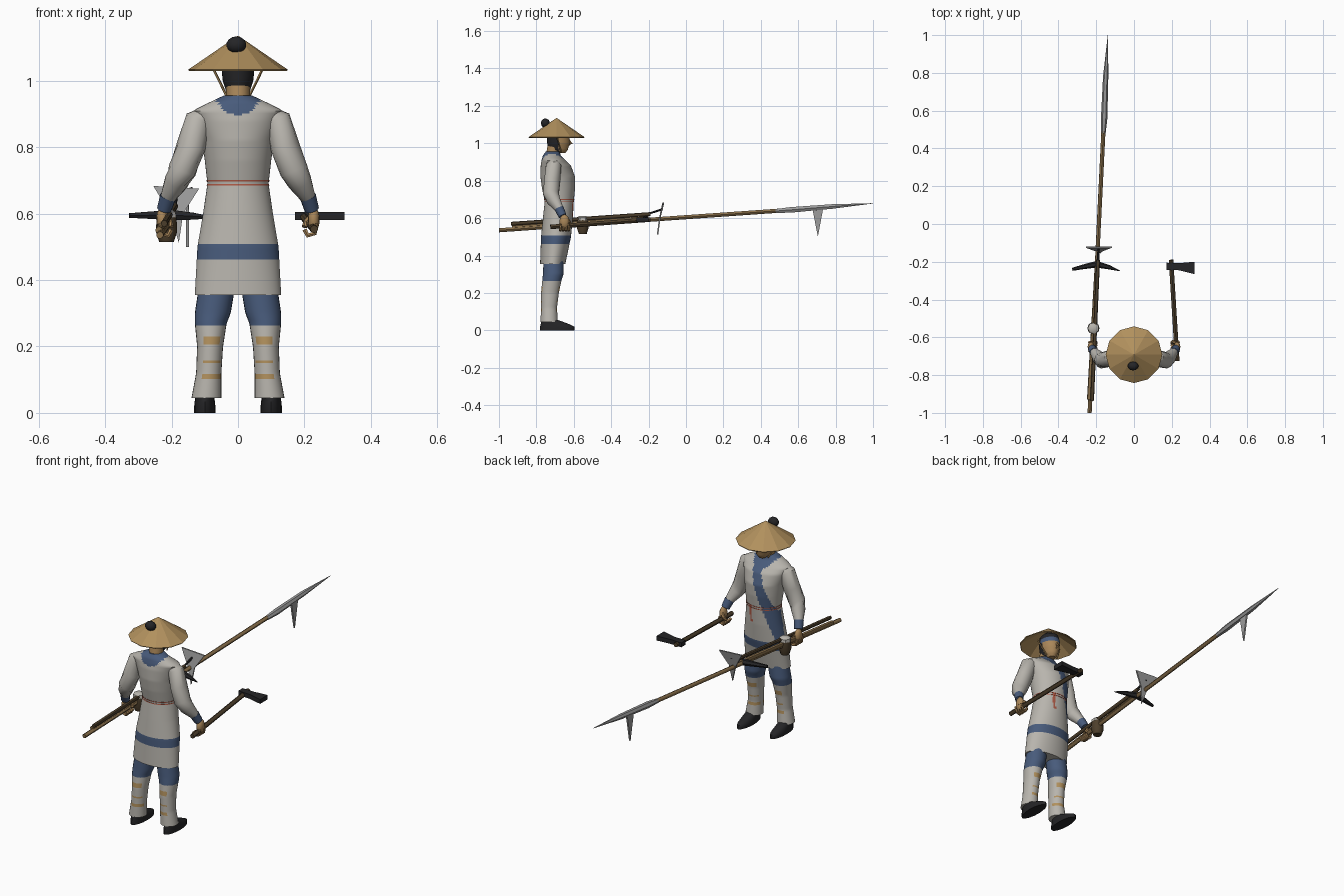
import bpy, bmesh, math
from mathutils import Vector as V

if "Cube" in bpy.data.objects:
    bpy.data.objects.remove(bpy.data.objects["Cube"])


def material(name, *rgb):
    m = bpy.data.materials.new(name)
    m.use_nodes = True
    m.diffuse_color = (*rgb, 1)
    m.node_tree.nodes["Principled BSDF"].inputs["Base Color"].default_value = (*rgb, 1)
    return m


CLOTH = material("off_white_cloth", .48, .46, .42)
BLUE = material("blue_cloth", .065, .105, .2)
STRAW = material("straw", .44, .28, .11)
SKIN = material("skin", .4, .24, .1)
BLACK = material("black", .018, .018, .02)
RED = material("red_cord", .42, .1, .06)
STEEL = material("steel", .33, .33, .33)
WOOD = material("wood", .25, .16, .07)
DARK_WOOD = material("dark_wood", .075, .05, .025)


def finish(bm, name, mats, rule=None, smooth=True):
    """Turn a bmesh into an object, colouring faces by a rule on their centre."""
    bmesh.ops.recalc_face_normals(bm, faces=bm.faces)
    if rule:
        for f in bm.faces:
            f.material_index = mats.index(rule(f.calc_center_median()))
    me = bpy.data.meshes.new(name)
    bm.to_mesh(me)
    bm.free()
    for m in mats:
        me.materials.append(m)
    ob = bpy.data.objects.new(name, me)
    bpy.context.collection.objects.link(ob)
    if smooth:
        bpy.ops.object.select_all(action='DESELECT')
        ob.select_set(True)
        bpy.context.view_layer.objects.active = ob
        bpy.ops.object.shade_smooth_by_angle(angle=math.radians(45))
    return ob


def bridge(name, rings, mats, rule=None, smooth=True, caps=True):
    """Skin a row of equal point rings."""
    bm = bmesh.new()
    vs = [[bm.verts.new(p) for p in r] for r in rings]
    n = len(vs[0])
    for a, b in zip(vs, vs[1:]):
        for i in range(n):
            j = (i + 1) % n
            bm.faces.new((a[i], a[j], b[j], b[i]))
    if caps:
        bm.faces.new(vs[0])
        bm.faces.new(vs[-1])
    return finish(bm, name, mats, rule, smooth)


def section(rows, z):
    """Interpolate (z, centre x, half width, back y, front y) rows."""
    for a, b in zip(rows, rows[1:]):
        if z <= b[0]:
            t = (z - a[0]) / (b[0] - a[0])
            return [p + (q - p) * t for p, q in zip(a, b)]
    return rows[-1]


def loft(name, rows, mats, rule=None, levels=10, seg=16, side=1, lo=None, hi=None, grow=0):
    lo = rows[0][0] if lo is None else lo
    hi = rows[-1][0] if hi is None else hi
    rings = []
    for k in range(levels + 1):
        z, cx, rx, y0, y1 = section(rows, lo + (hi - lo) * k / levels)
        angles = [math.tau * i / seg for i in range(seg)]
        rings.append([V((side * cx + (rx + grow) * math.cos(a),
                         (y0 + y1) / 2 + ((y1 - y0) / 2 + grow) * math.sin(a), z)) for a in angles])
    return bridge(name, rings, mats, rule)


def tube(name, pts, radii, mat, seg=8, smooth=True):
    pts = [V(p) for p in pts]
    rings = []
    for i, p in enumerate(pts):
        d = (pts[min(i + 1, len(pts) - 1)] - pts[max(i - 1, 0)]).normalized()
        u = d.cross(V((0, 0, 1)) if abs(d.z) < .95 else V((0, 1, 0))).normalized()
        w = d.cross(u)
        r = radii[i] if isinstance(radii, (list, tuple)) else radii
        rings.append([p + (u * math.cos(math.tau * k / seg) + w * math.sin(math.tau * k / seg)) * r
                      for k in range(seg)])
    return bridge(name, rings, [mat], smooth=smooth)


def plate(name, pts, thick, mat):
    t = V(thick) / 2
    return bridge(name, [[V(p) - t for p in pts], [V(p) + t for p in pts]], [mat], smooth=False)


def ball(name, centre, size, mat, seg=12):
    bm = bmesh.new()
    bmesh.ops.create_uvsphere(bm, u_segments=seg, v_segments=seg // 2 + 1, radius=1)
    bmesh.ops.scale(bm, vec=size, verts=bm.verts)
    bmesh.ops.translate(bm, vec=centre, verts=bm.verts)
    return finish(bm, name, [mat])


# Robe with collar, hem band, crossing lapel and tassel
robe = [(.355, 0, .13, -.78, -.645), (.5, 0, .122, -.775, -.615), (.6, 0, .105, -.765, -.605),
        (.69, 0, .092, -.755, -.6), (.76, 0, .1, -.77, -.593), (.82, 0, .108, -.778, -.593),
        (.88, 0, .125, -.777, -.615), (.91, 0, .135, -.772, -.645), (.935, 0, .085, -.765, -.67),
        (.955, 0, .043, -.75, -.675)]


def robe_colour(c):
    front = c.y > -.69
    if .465 < c.z < .507 or c.z > .893 + 7 * c.x * c.x + .2 * abs(c.x):
        return BLUE
    if front and c.z > .5 and abs(c.x + .01 + (.85 - c.z) * .33) < .026:
        return BLUE
    if front and abs(c.x - .03) < .008 and .61 < c.z < .7:
        return RED
    return CLOTH


loft("robe", robe, [CLOTH, BLUE, RED], robe_colour, levels=90, seg=72)
for z in (.685, .697):
    loft("belt_cord", robe, [RED], levels=1, seg=36, lo=z, hi=z + .004, grow=.0015)

# Head, hair, headband and neck
head = [(.948, 0, .018, -.69, -.645), (.965, 0, .035, -.735, -.632), (1, 0, .046, -.742, -.622),
        (1.04, 0, .05, -.745, -.622), (1.075, 0, .044, -.74, -.63), (1.095, 0, .025, -.72, -.66)]


def head_colour(c):
    if 1.03 < c.z < 1.05 and c.y > -.7:
        return BLUE
    return BLACK if c.z >= 1.05 or c.y < -.678 else SKIN


loft("head", head, [SKIN, BLACK, BLUE], head_colour, levels=24, seg=32)
tube("neck", [(0, -.715, .92), (0, -.705, .98)], .036, SKIN, 12)
tube("nose", [(0, -.628, 1.022), (0, -.614, .998), (0, -.628, .99)], [.004, .009, .006], SKIN, 6)

# Conical hat, top knot and chin cords
bm = bmesh.new()
bmesh.ops.create_cone(bm, segments=12, radius1=.15, radius2=.001, depth=.102, cap_ends=False)
bmesh.ops.translate(bm, vec=(0, -.692, 1.084), verts=bm.verts)
hat = finish(bm, "straw_hat", [STRAW], smooth=False)
solid = hat.modifiers.new("thickness", 'SOLIDIFY')
solid.thickness = .005
ball("top_knot", (-.005, -.752, 1.108), (.03, .024, .025), BLACK)

# Limbs, built for both sides
leg = [(.045, .095, .045, -.778, -.685), (.12, .088, .038, -.775, -.69), (.2, .084, .039, -.775, -.68),
       (.27, .082, .048, -.768, -.665), (.3, .076, .054, -.765, -.655), (.4, .06, .055, -.76, -.655)]
shoe = [(0, .1, .032, -.78, -.595), (.02, .1, .032, -.78, -.597), (.036, .1, .03, -.776, -.63),
        (.06, .1, .028, -.77, -.7)]


def leg_colour(c):
    if c.z > .265:
        return BLUE
    tie = .207 < c.z < .233 or abs(c.z - .152) < .006 or abs(c.z - .11) < .005
    return STRAW if tie and abs(abs(c.x) - .08) < .027 else CLOTH


for s, label in ((1, "left"), (-1, "right")):
    loft(label + "_leg", leg, [CLOTH, BLUE, STRAW], leg_colour, levels=44, seg=24, side=s)
    loft(label + "_shoe", shoe, [BLACK], levels=6, side=s)
    tube(label + "_sleeve", [(s * x, y, z) for x, y, z in (
        (.085, -.705, .9), (.118, -.708, .88), (.142, -.715, .8), (.168, -.722, .73),
        (.186, -.708, .695), (.213, -.675, .645))], [.028, .042, .044, .043, .037, .022], CLOTH, 14)
    tube(label + "_cuff", [(s * .21, -.679, .652), (s * .222, -.66, .612)], [.025, .022], BLUE, 12)
    ball(label + "_palm", (s * .228, -.65, .582), (.018, .026, .038), SKIN)
    for k in range(4):
        y = -.672 + k * .015
        tube(label + "_finger", [(s * .236, y, .57), (s * .23, y, .54), (s * .21, y, .534),
                                 (s * .2, y, .552)], .008, SKIN, 6)
    tube(label + "_thumb", [(s * .222, -.63, .59), (s * .205, -.622, .575), (s * .2, -.63, .56)],
         .009, SKIN, 6)
    tube(label + "_chin_cord", [(s * .075, -.69, 1.037), (s * .034, -.665, .953)], .004, STRAW, 5)

# Hatchet in the left hand
tube("hatchet_handle", [(.229, -.725, .553), (.196, -.19, .592)], .012, DARK_WOOD)
plate("hatchet_head", [(.172, -.205, .592), (.172, -.243, .592), (.24, -.245, .592),
                       (.32, -.265, .592), (.32, -.2, .592), (.24, -.207, .592)], (0, 0, .024), BLACK)

# Long spear with hooked blade
tube("spear_shaft", [(-.235, -1, .535), (-.16, .53, .642)], .011, WOOD)
tube("spear_blade", [(-.162, .48, .638), (-.158, .56, .644), (-.15, .78, .662), (-.138, 1, .679)],
     [.012, .017, .014, .001], STEEL, 6, False)
plate("spear_hook", [(-.153, .675, .655), (-.152, .735, .66), (-.152, .705, .5)], (.009, 0, 0), STEEL)

# Hoe and pick carried with the spear
tube("hoe_shaft", [(-.222, -.935, .57), (-.19, -.19, .622)], .01, DARK_WOOD)
tube("hoe_neck", [(-.19, -.21, .62), (-.188, -.125, .648)], .006, BLACK, 6)
plate("hoe_blade", [(-.255, -.122, .683), (-.117, -.122, .675), (-.165, -.14, .6),
                    (-.178, -.152, .512), (-.205, -.14, .6)], (0, .008, 0), STEEL)
tube("pick_shaft", [(-.238, -.93, .55), (-.196, -.2, .6)], .011, WOOD)
tube("pick_head", [(-.327, -.24, .594), (-.26, -.225, .595), (-.197, -.213, .595),
                   (-.135, -.228, .592), (-.075, -.248, .588)], [.008, .013, .018, .012, .002],
     BLACK, 6, False)

# Wrapped binding around the bundle
tube("binding", [(-.215, -.552, .515), (-.215, -.552, .545), (-.215, -.552, .59)],
     [.022, .032, .03], DARK_WOOD, 10)
tube("binding_cloth", [(-.215, -.552, .588), (-.215, -.552, .604), (-.215, -.552, .612)],
     [.032, .03, .018], CLOTH, 7)
